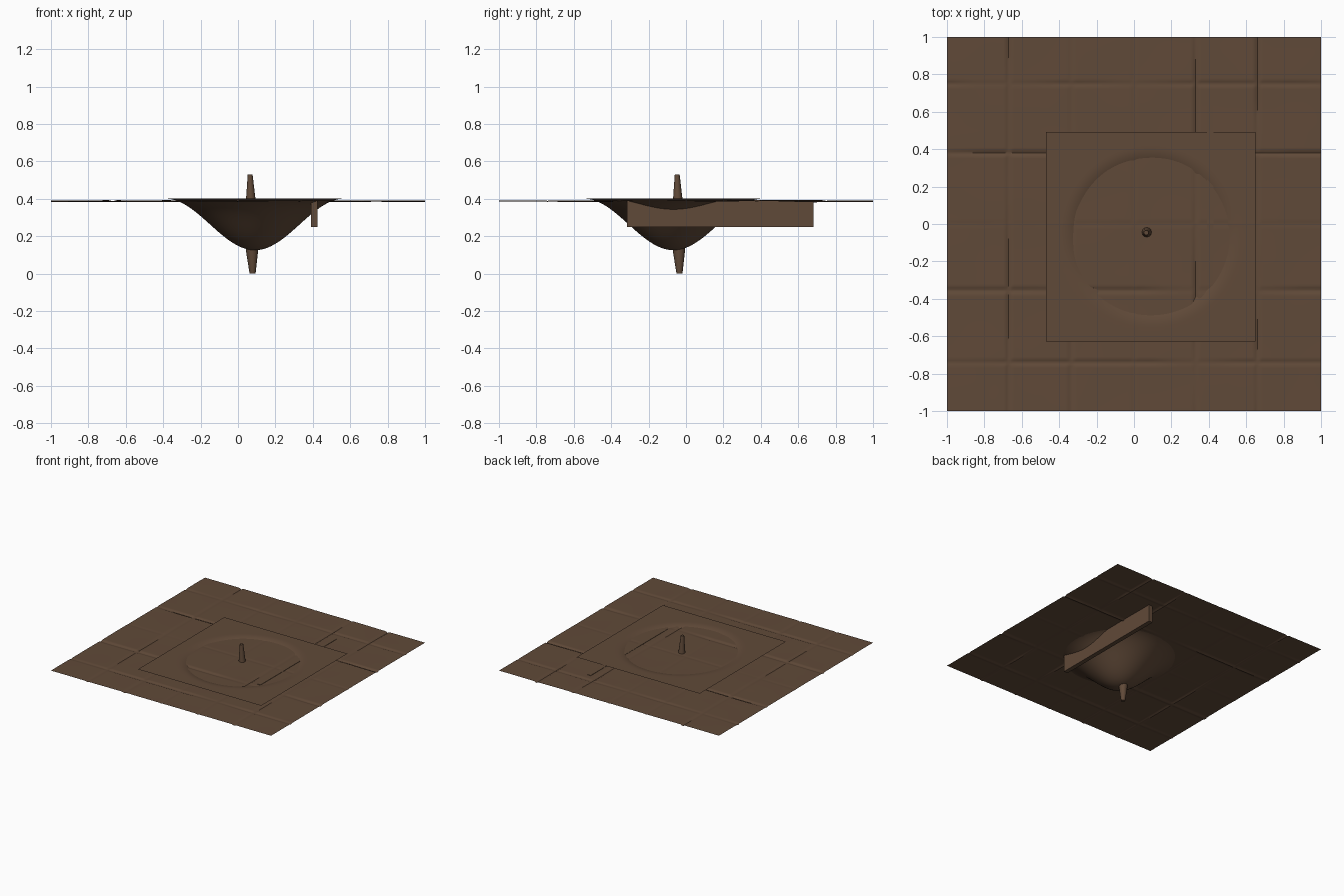
import bpy, bmesh, math
from mathutils import Vector, noise

if "Cube" in bpy.data.objects:
    bpy.data.objects.remove(bpy.data.objects["Cube"])

brown = bpy.data.materials.new("earth brown")
brown.diffuse_color = (0.118, 0.068, 0.040, 1)
brown.use_nodes = True
brown.node_tree.nodes["Principled BSDF"].inputs["Base Color"].default_value = brown.diffuse_color


def finish(bm, name, angle=40):
    mesh = bpy.data.meshes.new(name)
    bm.to_mesh(mesh)
    bm.free()
    ob = bpy.data.objects.new(name, mesh)
    bpy.context.collection.objects.link(ob)
    mesh.materials.append(brown)
    bpy.context.view_layer.objects.active = ob
    ob.select_set(True)
    bpy.ops.object.shade_smooth_by_angle(angle=math.radians(angle))
    ob.select_set(False)
    return ob


def sheet(name, cx, cy, half, n, height):
    """Single-sided grid whose z follows height(x, y)."""
    bm = bmesh.new()
    bmesh.ops.create_grid(bm, x_segments=n, y_segments=n, size=half)
    for v in bm.verts:
        v.co.x += cx
        v.co.y += cy
        v.co.z = height(v.co.x, v.co.y)
    return finish(bm, name)


# Flagstone floor: shallow joints that fade in and out
JOINTS_X = [(-0.67, 1), (-0.335, 0.7), (0, 0.25), (0.33, 1), (0.66, 1)]
JOINTS_Y = [(-0.74, 0.8), (-0.355, 1), (0, 0.25), (0.38, 1), (0.75, 0.8)]


def joint(d, along, seed, strength):
    fade = 0.5 + 1.1 * noise.noise(Vector((along * 2.5, seed * 7.3, 0.5)))
    return strength * min(1, max(0, fade + 0.25)) * max(0, 1 - abs(d) / 0.02)


def floor_z(x, y):
    groove = 0
    for p, s in JOINTS_X:
        groove = max(groove, joint(x - p, y, p + 2, s))
    for p, s in JOINTS_Y:
        groove = max(groove, joint(y - p, x, p + 5, s))
    return 0.391 - 0.009 * groove + 0.0015 * noise.noise(Vector((x * 4, y * 4, 1)))


sheet("flagstone_floor", 0, 0, 1, 200, floor_z)

# Square patch with a bowl-shaped pit, lying just over the floor
PX, PY = 0.09, -0.067


def pit_z(x, y):
    r = min(math.hypot(x - PX, y - PY), 0.48)
    return 0.401 - 0.276 * math.cos(math.pi * r / 0.96) ** 2


sheet("pit_patch", PX, PY, 0.56, 64, pit_z)

# Slightly leaning spindle through the pit
SIDES = 12
bm = bmesh.new()
rings = []
for z, r in [(0, 0.016), (0.125, 0.033), (0.26, 0.038), (0.4, 0.025), (0.53, 0.013)]:
    t = z / 0.53
    cx, cy = 0.078 - 0.013 * t, -0.035 - 0.012 * t
    rings.append([bm.verts.new((cx + r * math.cos(a), cy + r * math.sin(a), z))
                  for a in (2 * math.pi * i / SIDES for i in range(SIDES))])
for a, b in zip(rings, rings[1:]):
    for i in range(SIDES):
        j = (i + 1) % SIDES
        bm.faces.new((a[i], a[j], b[j], b[i]))
bm.faces.new(rings[0][::-1])
bm.faces.new(rings[-1])
finish(bm, "spindle")

# Plank set on edge under the floor, its top just breaking the surface
bm = bmesh.new()
bmesh.ops.create_cube(bm, size=1)
for v in bm.verts:
    v.co = Vector((0.407 + v.co.x * 0.036, 0.183 + v.co.y * 0.996, 0.3215 + v.co.z * 0.143))
finish(bm, "plank")
